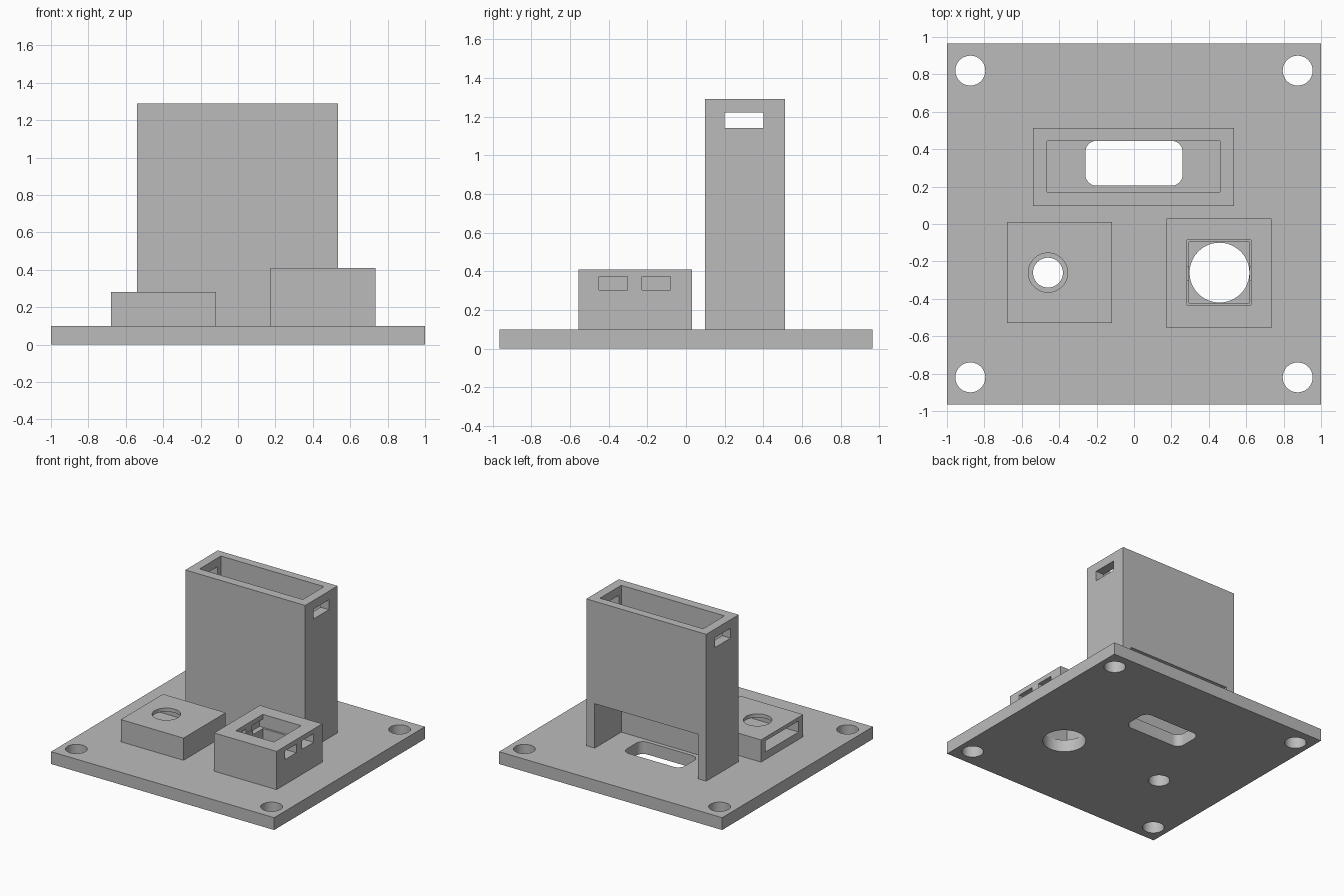
import bpy, bmesh, math

if "Cube" in bpy.data.objects:
    bpy.data.objects.remove(bpy.data.objects["Cube"])

grey = bpy.data.materials.new("plain grey")
grey.diffuse_color = (0.5, 0.5, 0.5, 1)
grey.use_nodes = True
grey.node_tree.nodes["Principled BSDF"].inputs["Base Color"].default_value = grey.diffuse_color


def block(name, x0, x1, y0, y1, z0, z1, r=0.0, n=12):
    """Upright prism on a rectangle; r rounds its vertical corners."""
    pts = []
    corners = [(x1, y1, -1, -1), (x0, y1, 1, -1), (x0, y0, 1, 1), (x1, y0, -1, 1)]
    for k, (x, y, sx, sy) in enumerate(corners):
        if r == 0:
            pts.append((x, y))
            continue
        for i in range(n + 1):
            a = math.pi / 2 * (k + i / n)
            pts.append((x + sx * r + r * math.cos(a), y + sy * r + r * math.sin(a)))
    bm = bmesh.new()
    face = bm.faces.new([bm.verts.new((x, y, z0)) for x, y in pts])
    top = bmesh.ops.extrude_face_region(bm, geom=[face])["geom"]
    bmesh.ops.translate(bm, vec=(0, 0, z1 - z0),
                        verts=[v for v in top if isinstance(v, bmesh.types.BMVert)])
    bmesh.ops.remove_doubles(bm, verts=bm.verts, dist=1e-5)
    bmesh.ops.recalc_face_normals(bm, faces=bm.faces)
    mesh = bpy.data.meshes.new(name)
    bm.to_mesh(mesh)
    bm.free()
    mesh.materials.append(grey)
    ob = bpy.data.objects.new(name, mesh)
    bpy.context.collection.objects.link(ob)
    return ob


def hole(x, y, r, z0, z1):
    """Round cutter."""
    return block("cutter", x - r, x + r, y - r, y + r, z0, z1, r)


def cut(ob, cutters):
    """Subtract the cutters one by one, then remove them."""
    bpy.context.view_layer.objects.active = ob
    for c in cutters:
        c.hide_render = True
        m = ob.modifiers.new("cut", "BOOLEAN")
        m.operation = "DIFFERENCE"
        m.solver = "EXACT"
        m.object = c
        bpy.ops.object.modifier_apply(modifier=m.name)
        bpy.data.objects.remove(c)
    bpy.ops.object.select_all(action="DESELECT")
    ob.select_set(True)
    bpy.ops.object.shade_smooth_by_angle(angle=math.radians(30))


# Base plate: corner screw holes, rounded cable slot, two round openings
base = block("base_plate", -1, 1, -0.965, 0.965, 0, 0.1)
holes = [hole(sx * 0.875, sy * 0.82, 0.08, -0.1, 0.2) for sx in (-1, 1) for sy in (-1, 1)]
holes += [
    block("cutter", -0.26, 0.26, 0.205, 0.445, -0.1, 0.2, 0.06),
    hole(-0.46, -0.26, 0.08, -0.1, 0.2),
    hole(0.457, -0.26, 0.16, -0.1, 0.2),
]
cut(base, holes)

# Tall open sleeve: hollow shaft, windows near the top, low opening at the back
sleeve = block("tall_sleeve", -0.54, 0.535, 0.097, 0.512, 0.1, 1.29)
cut(sleeve, [
    block("cutter", -0.465, 0.46, 0.172, 0.445, 0, 1.4),
    block("cutter", -0.7, 0.7, 0.2, 0.4, 1.14, 1.22),
    block("cutter", -0.465, 0.46, 0.3, 0.7, 0, 0.46),
])

# Low holder: pocket entered from the left, round hole above, smaller one below
low = block("low_holder", -0.68, -0.117, -0.53, 0.01, 0.1, 0.28)
cut(low, [
    block("cutter", -0.8, -0.19, -0.47, -0.05, 0.16, 0.25),
    hole(-0.46, -0.26, 0.105, 0.2, 0.4),
    hole(-0.46, -0.26, 0.08, 0, 0.2),
])

# Square holder: stepped square well and two slots from the right
square = block("square_holder", 0.175, 0.735, -0.556, 0.03, 0.1, 0.41)
cut(square, [
    block("cutter", 0.293, 0.618, -0.422, -0.097, 0, 0.5),
    block("cutter", 0.283, 0.626, -0.432, -0.086, 0.34, 0.6),
    block("cutter", 0.25, 0.9, -0.45, -0.303, 0.302, 0.372),
    block("cutter", 0.25, 0.9, -0.228, -0.081, 0.302, 0.372),
])
